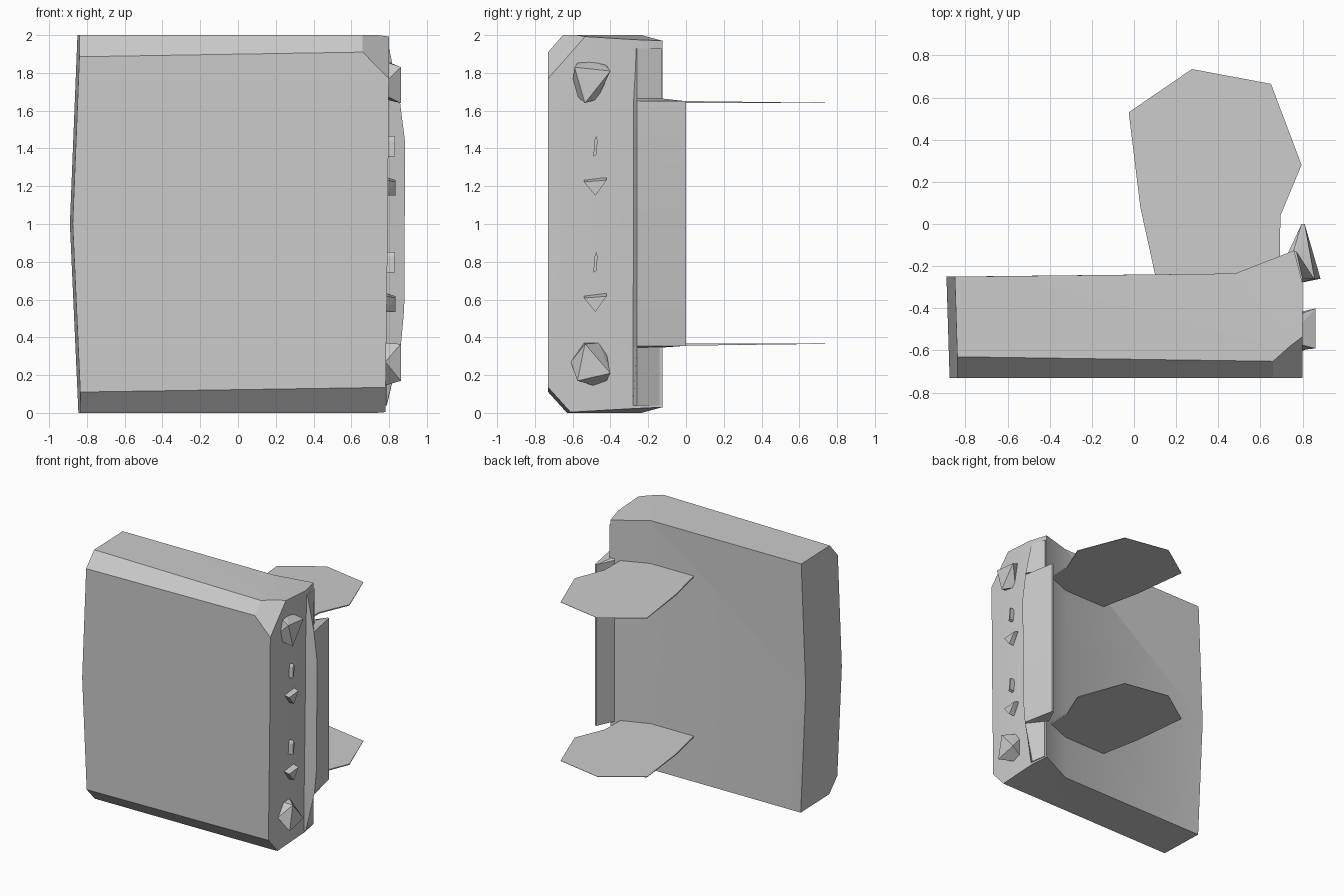
import bpy, bmesh
from mathutils import Vector

old = bpy.data.objects.get("Cube")
if old:
    bpy.data.objects.remove(old, do_unlink=True)

GREY = (0.6, 0.6, 0.6, 1)
grey = bpy.data.materials.new("plain_grey")
grey.use_nodes = True
grey.diffuse_color = GREY
grey.node_tree.nodes["Principled BSDF"].inputs["Base Color"].default_value = GREY


def finish(name, bm, smooth=False):
    bmesh.ops.recalc_face_normals(bm, faces=bm.faces)
    mesh = bpy.data.meshes.new(name)
    bm.to_mesh(mesh)
    bm.free()
    mesh.materials.append(grey)
    obj = bpy.data.objects.new(name, mesh)
    bpy.context.collection.objects.link(obj)
    if smooth:
        bpy.ops.object.select_all(action="DESELECT")
        obj.select_set(True)
        bpy.context.view_layer.objects.active = obj
        bpy.ops.object.shade_smooth_by_angle(angle=0.5)
    return obj


def loft(rings):
    """Skin a stack of equal-length rings and cap both ends."""
    bm = bmesh.new()
    loops = [[bm.verts.new(p) for p in ring] for ring in rings]
    n = len(loops[0])
    for a, b in zip(loops, loops[1:]):
        for i in range(n):
            j = (i + 1) % n
            bm.faces.new((a[i], a[j], b[j], b[i]))
    bm.faces.new(loops[0])
    bm.faces.new(loops[-1])
    bmesh.ops.recalc_face_normals(bm, faces=bm.faces)
    return bm


def chop(bm, a, b, c):
    """Cut the corner beyond the plane through three points and cap it."""
    a, b, c = Vector(a), Vector(b), Vector(c)
    normal = (b - a).cross(c - a).normalized()
    if normal.dot(Vector((0, -0.45, 1)) - a) > 0:
        normal.negate()
    cut = bmesh.ops.bisect_plane(bm, geom=bm.verts[:] + bm.edges[:] + bm.faces[:],
                                 plane_co=a, plane_no=normal, clear_outer=True)
    edges = [e for e in cut["geom_cut"]
             if isinstance(e, bmesh.types.BMEdge) and e.is_boundary]
    if edges:
        bmesh.ops.edgeloop_fill(bm, edges=edges)


# Main slab, with bowed left side and back corner sweeping out to the flange
def slab_ring(z, left, right):
    return [(left + 0.015, -0.73, z), (right, -0.73, z), (right, -0.28, z),
            (0.76, -0.125, z), (0.48, -0.235, z), (left, -0.25, z)]


slab = loft([slab_ring(0, -0.845, 0.78), slab_ring(1, -0.89, 0.793),
             slab_ring(2, -0.85, 0.80)])
chop(slab, (-0.87, -0.73, 1.885), (0.66, -0.73, 1.91), (-0.84, -0.63, 2))
chop(slab, (-0.86, -0.73, 0.11), (0.78, -0.73, 0.135), (-0.83, -0.63, 0))
chop(slab, (0.66, -0.73, 1.91), (0.80, -0.72, 1.78), (0.74, -0.58, 2))
chop(slab, (0.48, -0.24, 2), (0.74, -0.58, 2), (0.76, -0.125, 1.97))
chop(slab, (0.48, -0.24, 0), (0.74, -0.62, 0), (0.76, -0.125, 0.03))
finish("slab", slab, smooth=True)


# Flange along the back right edge, tapering at both ends
def flange_ring(z, out, back):
    return [(0.785, -0.28, z), (out, -0.26, z), (0.81 + back * 0.3, back, z),
            (0.795 + back * 0.3, back, z), (0.73, -0.14, z)]


flange = loft([flange_ring(z, out, back) for z, out, back in (
    (0.04, 0.788, -0.14), (0.345, 0.86, -0.14), (0.355, 0.862, 0),
    (0.55, 0.88, 0), (1.43, 0.885, 0), (1.65, 0.857, 0),
    (1.665, 0.855, -0.13), (1.93, 0.80, -0.13))])
finish("flange", flange, smooth=True)


# Faceted studs on the right side, from an outer face and a base outline
def stud(name, outer, base, x_out):
    bm = bmesh.new()
    for y, z in outer:
        bm.verts.new((x_out, y, z))
    for y, z in base:
        bm.verts.new((0.78, y, z))
    hull = bmesh.ops.convex_hull(bm, input=bm.verts[:])
    bmesh.ops.delete(bm, geom=list(set(hull["geom_interior"])), context="VERTS")
    finish(name, bm)


stud("upper_large_stud", [(-0.59, 1.83), (-0.40, 1.81), (-0.535, 1.64)],
     [(-0.60, 1.75), (-0.57, 1.86), (-0.49, 1.865), (-0.43, 1.85),
      (-0.47, 1.66), (-0.58, 1.68)], 0.862)
stud("lower_large_stud", [(-0.535, 0.365), (-0.40, 0.21), (-0.575, 0.17)],
     [(-0.61, 0.27), (-0.54, 0.37), (-0.46, 0.37), (-0.42, 0.31),
      (-0.42, 0.17), (-0.49, 0.145)], 0.862)
for label, z in (("upper", 1.2), ("lower", 0.585)):
    triangle = [(-0.54, z + 0.035), (-0.42, z + 0.05), (-0.48, z - 0.05)]
    stud(label + "_triangle_stud",
         [(y, z + (h - z) * 0.65) if h > z else (y, h) for y, h in triangle],
         triangle, 0.833)
    s = z + 0.212
    sliver = [(-0.49, s - 0.055), (-0.475, s - 0.045), (-0.468, s + 0.03),
              (-0.475, s + 0.055), (-0.485, s + 0.03)]
    stud(label + "_sliver_stud", sliver, sliver, 0.83)

# Thin horizontal plates sticking out of the back
OUTLINE = [(0.12, -0.30), (0.10, -0.24), (0.03, 0.08), (-0.025, 0.53),
           (0.275, 0.735), (0.65, 0.665), (0.795, 0.28), (0.695, 0.04),
           (0.69, -0.25)]
for label, z, lean in (("upper", 1.64, 1), ("lower", 0.367, -1)):
    def thick(y):
        return lean * (0.002 + 0.013 * max(0, 0.7 - y))
    finish(label + "_plate", loft([
        [(x, y, z) for x, y in OUTLINE],
        [(x, y, z + thick(y)) for x, y in OUTLINE]]))
